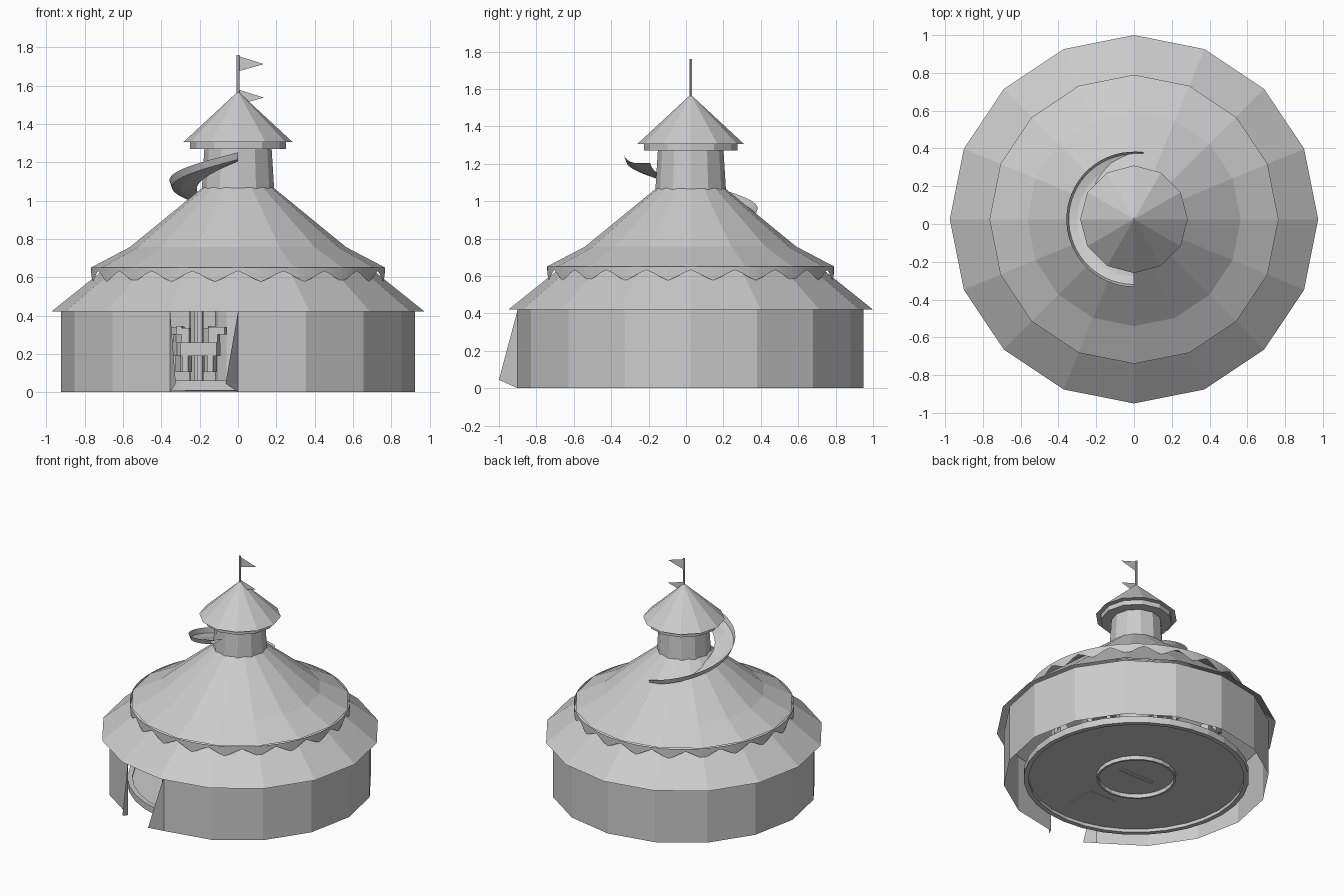
import bpy, bmesh, math
from math import pi, sin, cos, radians

if "Cube" in bpy.data.objects:
    bpy.data.objects.remove(bpy.data.objects["Cube"])

CY = 0.025  # the round tent is centred slightly behind y = 0

grey = bpy.data.materials.new("canvas_grey")
grey.diffuse_color = (0.6, 0.6, 0.6, 1)
grey.use_nodes = True
grey.node_tree.nodes["Principled BSDF"].inputs["Base Color"].default_value = grey.diffuse_color


def make(name, verts, faces, recalc=True):
    me = bpy.data.meshes.new(name)
    me.from_pydata(verts, [], faces)
    if recalc:
        bm = bmesh.new()
        bm.from_mesh(me)
        bmesh.ops.recalc_face_normals(bm, faces=bm.faces)
        bm.to_mesh(me)
        bm.free()
    me.materials.append(grey)
    ob = bpy.data.objects.new(name, me)
    bpy.context.collection.objects.link(ob)
    return ob


def lathe(name, profile, n, closed=False, skip=()):
    """Spin (radius, z) points about the tent axis; skip leaves out sides."""
    verts = [(r * cos(2 * pi * k / n), CY + r * sin(2 * pi * k / n), z)
             for r, z in profile for k in range(n)]
    rows = len(profile)
    faces = []
    for i in range(rows if closed else rows - 1):
        j = (i + 1) % rows
        for k in range(n):
            if k not in skip:
                q = (k + 1) % n
                faces.append((i * n + k, i * n + q, j * n + q, j * n + k))
    ob = make(name, verts, faces, recalc=False)
    bm = bmesh.new()
    bm.from_mesh(ob.data)
    bmesh.ops.remove_doubles(bm, verts=bm.verts, dist=0.0001)
    bmesh.ops.recalc_face_normals(bm, faces=bm.faces)
    bm.to_mesh(ob.data)
    bm.free()
    return ob


def boxes(name, items):
    """Join boxes given as (x0, x1, y0, y1, z0, z1)."""
    v, f = [], []
    for x0, x1, y0, y1, z0, z1 in items:
        b = len(v)
        v += [(x, y, z) for x in (x0, x1) for y in (y0, y1) for z in (z0, z1)]
        f += [tuple(b + i for i in q) for q in
              ((0, 1, 3, 2), (4, 6, 7, 5), (0, 4, 5, 1),
               (2, 3, 7, 6), (0, 2, 6, 4), (1, 5, 7, 3))]
    return make(name, v, f)


# Wall with one open side, left of the front corner
lathe("tent_wall", [(0.925, 0), (0.925, 0.43)], 16, skip=(11,))

# Entrance flaps folded outward
make("right_door_flap", [(0, -0.9, 0), (0, -0.9, 0.42), (-0.065, -1.0, 0.045)], [(0, 1, 2)])
make("left_door_flap", [(-0.354, -0.83, 0), (-0.354, -0.83, 0.42),
                        (-0.325, -0.94, 0.045)], [(0, 1, 2)])

# Roof cone and the flared upper canopy
lathe("lower_roof", [(0.975, 0.42), (0.17, 1.065)], 16)
lathe("upper_canopy", [(0.765, 0.652), (0.565, 0.757), (0.17, 1.08)], 16)

# Wavy valance hanging from the canopy edge
waves, steps = 20, 6
n = waves * steps
v, f = [], []
for k in range(n):
    a = 2 * pi * k / n - pi / 2
    t = abs((k % steps) / steps * 2 - 1)
    z = 0.577 + 0.055 * (0.5 - 0.5 * cos(pi * t)) * 0.4 + 0.055 * t * 0.6
    x, y = 0.767 * cos(a), CY + 0.767 * sin(a)
    v += [(x, y, 0.652), (x, y, z)]
    q = (k + 1) % n
    f.append((2 * k, 2 * k + 1, 2 * q + 1, 2 * q))
make("canopy_valance", v, f)

# Tower, cap band and pointed cap
lathe("tower", [(0.19, 1.04), (0.175, 1.28)], 12)
lathe("cap_band", [(0.17, 1.27), (0.25, 1.27), (0.25, 1.307)], 12)
lathe("tower_cap", [(0.0, 1.306), (0.285, 1.306), (0.0, 1.57)], 12)

# Flagpole and two pennants
lathe("flagpole", [(0, 1.5), (0.008, 1.5), (0.008, 1.76), (0, 1.76)], 6)
for name, z in (("top_pennant", 1.755), ("lower_pennant", 1.58)):
    make(name, [(0, CY, z), (0.135, CY, z - 0.042), (0, CY, z - 0.08)], [(0, 1, 2)])

# Spiral slide: floor and outer lip sweeping down round the left side
v, f = [], []
N = 30
for i in range(N + 1):
    a = radians(-90 - 188 * i / N)
    z = 1.21 - 0.29 * (188 * i / N) / 180
    for r, dz in ((0.215, -0.005), (0.3, -0.005), (0.345, 0.005), (0.358, 0.042)):
        v.append((r * cos(a), CY + r * sin(a), z + dz))
    if i:
        for j in range(3):
            b = 4 * (i - 1) + j
            f.append((b, b + 1, b + 5, b + 4))
make("spiral_slide", v, f)

# Carousel platform with open skirt, hub ring and centre column
lathe("platform_floor", [(0, 0.035), (0.77, 0.035), (0.77, 0.05), (0, 0.05)], 32)
lathe("platform_rim", [(0.75, 0.01), (0.785, 0.01), (0.785, 0.06), (0.75, 0.06)], 32, closed=True)
lathe("hub_ring", [(0.262, 0.005), (0.277, 0.005), (0.277, 0.036), (0.262, 0.036)], 24, closed=True)
lathe("centre_column", [(0.12, 0.05), (0.12, 0.6)], 12)
boxes("underside_slot", [(-0.14, 0.14, CY - 0.015, CY + 0.015, 0.028, 0.036)])
boxes("underside_hatch", [(-0.11, 0.11, -0.56, -0.34, 0.03, 0.036)])

# Blocky carousel horses on poles, facing round the ring
PARTS = [(-0.1, 0.1, -0.03, 0.03, 0.19, 0.26),      # body
         (-0.09, -0.06, -0.03, 0.03, 0.105, 0.19),  # rear legs
         (0.05, 0.08, -0.03, 0.03, 0.105, 0.19),    # front legs
         (-0.1, -0.06, -0.015, 0.015, 0.26, 0.335),  # tail
         (-0.13, -0.1, -0.015, 0.015, 0.30, 0.345),  # tail tip
         (0.05, 0.1, -0.02, 0.02, 0.26, 0.34),      # neck
         (0.1, 0.14, -0.02, 0.02, 0.30, 0.34),      # head
         (-0.012, 0.012, -0.012, 0.012, 0.05, 0.58)]  # pole
for i in range(8):
    a = radians(-90 - 20 + 45 * i)
    horse = boxes("carousel_horse", PARTS)
    horse.location = (0.57 * cos(a), CY + 0.57 * sin(a), 0)
    horse.rotation_euler.z = a + pi / 2
